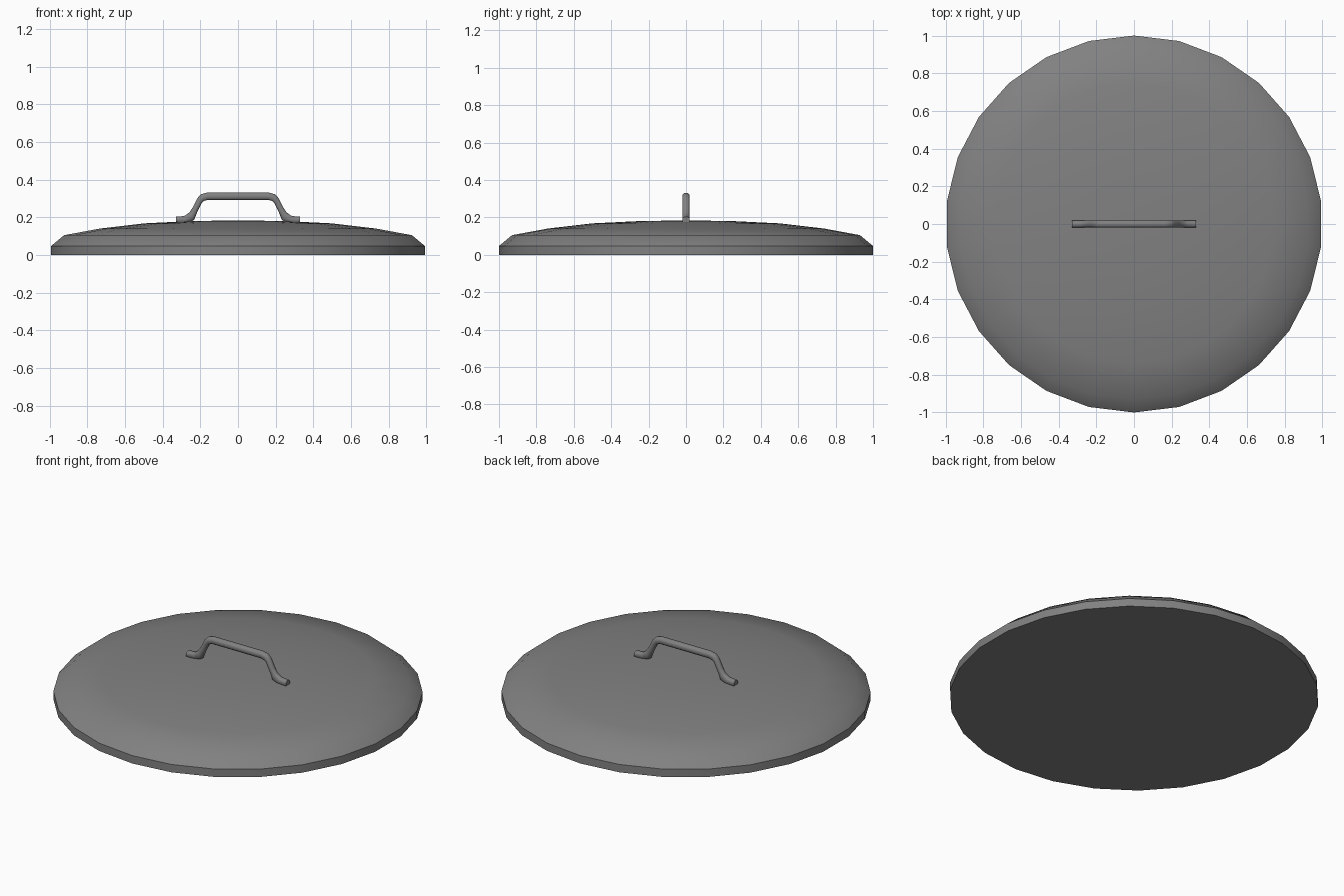
import bpy, bmesh, math

if "Cube" in bpy.data.objects:
    bpy.data.objects.remove(bpy.data.objects["Cube"])

metal = bpy.data.materials.new("grey metal")
metal.diffuse_color = (0.22, 0.22, 0.22, 1)
metal.use_nodes = True
metal.node_tree.nodes["Principled BSDF"].inputs["Base Color"].default_value = metal.diffuse_color


def make_object(name, bm, angle):
    bmesh.ops.recalc_face_normals(bm, faces=bm.faces)
    mesh = bpy.data.meshes.new(name)
    bm.to_mesh(mesh)
    bm.free()
    mesh.materials.append(metal)
    ob = bpy.data.objects.new(name, mesh)
    bpy.context.collection.objects.link(ob)
    bpy.ops.object.select_all(action='DESELECT')
    ob.select_set(True)
    bpy.context.view_layer.objects.active = ob
    bpy.ops.object.shade_smooth_by_angle(angle=math.radians(angle))
    return ob


# Domed lid: 26-sided lathe with a flat underside
SIDES = 26
profile = [(1.0, 0.0), (1.0, 0.047), (0.93, 0.105), (0.74, 0.14),
           (0.5, 0.168), (0.25, 0.18)]
bm = bmesh.new()
rings = []
for r, z in profile:
    rings.append([bm.verts.new((r * math.sin(2 * math.pi * i / SIDES),
                                r * math.cos(2 * math.pi * i / SIDES), z))
                  for i in range(SIDES)])
for a, b in zip(rings, rings[1:]):
    for i in range(SIDES):
        j = (i + 1) % SIDES
        bm.faces.new((a[i], a[j], b[j], b[i]))
bm.faces.new(rings[0])
tip = bm.verts.new((0, 0, 0.184))
for i in range(SIDES):
    bm.faces.new((rings[-1][i], rings[-1][(i + 1) % SIDES], tip))
make_object("lid_dome", bm, 35)

# Handle: mirrored (outer, inner) outline pairs swept with a chamfered section
half = [((-0.33, 0.203), (-0.33, 0.168)), ((-0.285, 0.207), (-0.27, 0.168)),
        ((-0.258, 0.226), (-0.233, 0.186)), ((-0.238, 0.256), (-0.213, 0.236)),
        ((-0.215, 0.302), (-0.193, 0.274)), ((-0.197, 0.322), (-0.18, 0.287)),
        ((-0.165, 0.331), (-0.16, 0.292))]
pairs = half + [((-o[0], o[1]), (-i[0], i[1])) for o, i in reversed(half)]
W, C = 0.019, 0.01
section = [(0, W - C), (0.25, W), (0.75, W), (1, W - C),
           (1, C - W), (0.75, -W), (0.25, -W), (0, C - W)]
bm = bmesh.new()
rings = [[bm.verts.new((o[0] + (n[0] - o[0]) * t, y, o[1] + (n[1] - o[1]) * t))
          for t, y in section] for o, n in pairs]
for a, b in zip(rings, rings[1:]):
    for i in range(8):
        j = (i + 1) % 8
        bm.faces.new((a[i], a[j], b[j], b[i]))
bm.faces.new(rings[0])
bm.faces.new(rings[-1])
make_object("handle", bm, 50)
